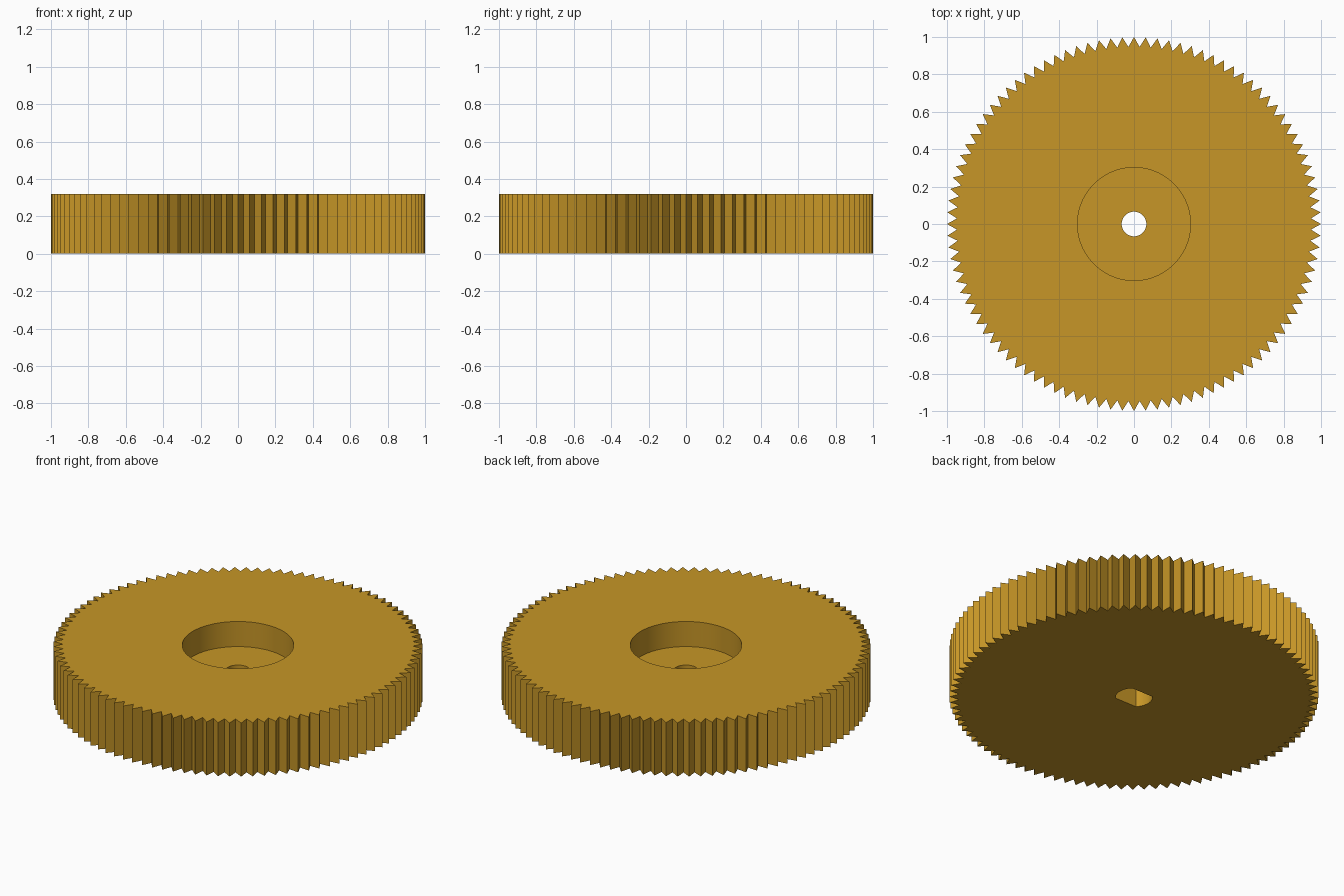
import bpy
import bmesh
from math import cos, sin, pi, radians

cube = bpy.data.objects.get("Cube")
if cube:
    bpy.data.objects.remove(cube, do_unlink=True)

TEETH = 100
HEIGHT = 0.32
FLOOR = 0.17          # floor of the upper recess
SOCKET_TOP = 0.13     # ceiling of the shaft socket

brass = bpy.data.materials.new("golden_brown")
brass.use_nodes = True
colour = (0.57, 0.305, 0.02, 1)
brass.diffuse_color = colour
brass.node_tree.nodes["Principled BSDF"].inputs["Base Color"].default_value = colour


def prism(name, outline, low, high):
    """Extrude a closed outline from one height to another."""
    bm = bmesh.new()
    face = bm.faces.new([bm.verts.new((x, y, low)) for x, y in outline])
    extruded = bmesh.ops.extrude_face_region(bm, geom=[face])["geom"]
    top = [v for v in extruded if isinstance(v, bmesh.types.BMVert)]
    bmesh.ops.translate(bm, verts=top, vec=(0, 0, high - low))
    bmesh.ops.recalc_face_normals(bm, faces=bm.faces)
    mesh = bpy.data.meshes.new(name)
    bm.to_mesh(mesh)
    bm.free()
    mesh.materials.append(brass)
    obj = bpy.data.objects.new(name, mesh)
    bpy.context.collection.objects.link(obj)
    return obj


def ring(radii, count):
    """Points around a circle, cycling through the given radii."""
    return [(radii[i % len(radii)] * cos(2 * pi * i / count),
             radii[i % len(radii)] * sin(2 * pi * i / count))
            for i in range(count)]


# Toothed wheel body with pointed teeth
gear = prism("gear_wheel", ring((1.0, 0.947), 2 * TEETH), 0, HEIGHT)

# Round socket with two parallel flats
flat = 0.07
arc = [radians(-44.4 + 88.8 * i / 16) for i in range(17)]
right_side = [(0.1 * cos(a), 0.1 * sin(a)) for a in arc]
socket_outline = right_side + [(-x, -y) for x, y in right_side]

# Upper recess, screw hole and shaft socket are cut from the body
cutters = [
    prism("recess_cutter", ring((0.302,), 96), FLOOR, HEIGHT + 0.1),
    prism("screw_hole_cutter", ring((0.066,), 48), -0.1, HEIGHT + 0.05),
    prism("socket_cutter", socket_outline, -0.15, SOCKET_TOP),
]
bpy.context.view_layer.objects.active = gear
for cutter in cutters:
    cutter.hide_render = True
    cut = gear.modifiers.new(cutter.name, "BOOLEAN")
    cut.operation = "DIFFERENCE"
    cut.solver = "EXACT"
    cut.object = cutter
    bpy.ops.object.modifier_apply(modifier=cut.name)
for cutter in cutters:
    bpy.data.objects.remove(cutter, do_unlink=True)

# Smooth bores, crisp teeth
bpy.ops.object.select_all(action="DESELECT")
gear.select_set(True)
bpy.ops.object.shade_smooth_by_angle(angle=radians(20))
